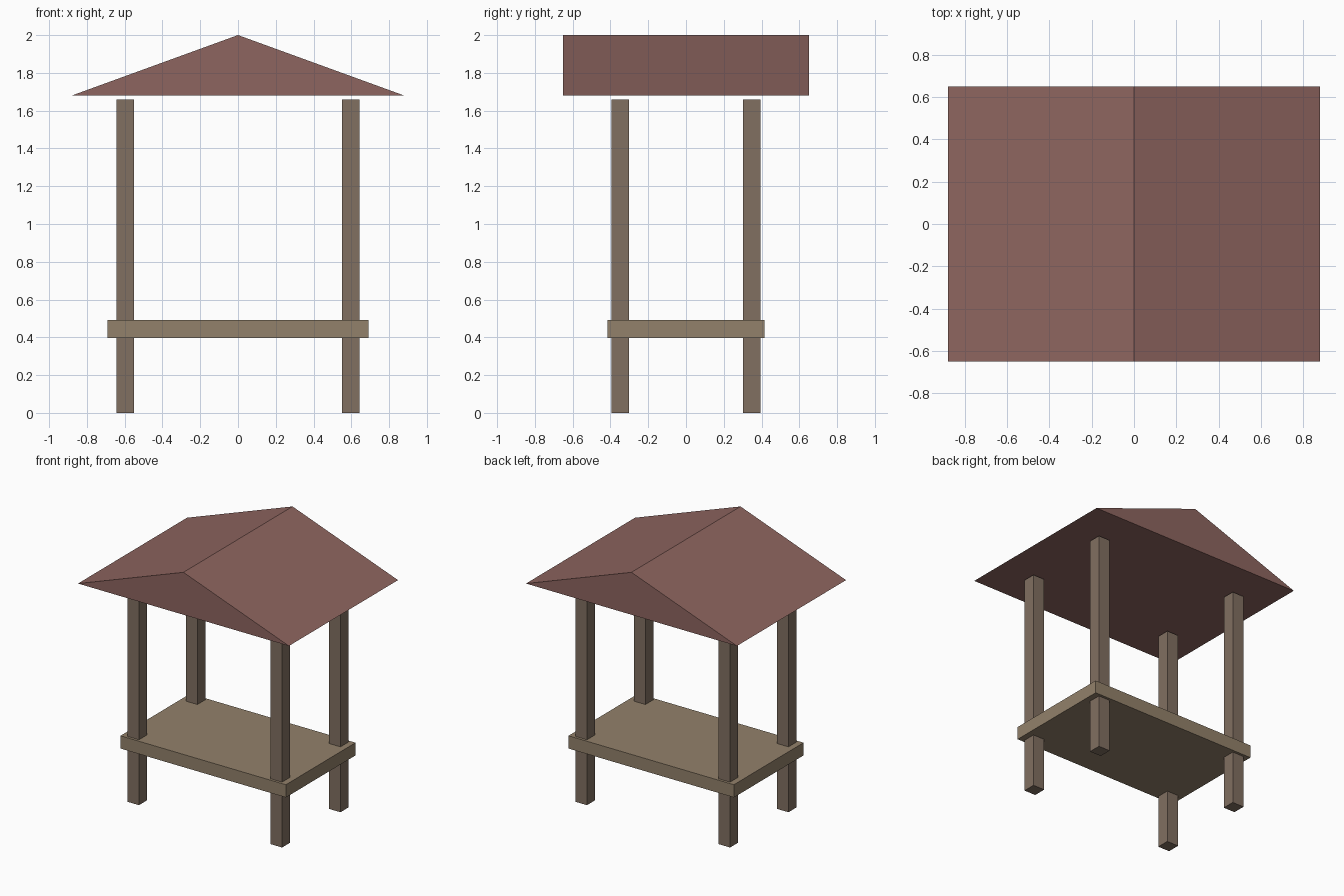
import bpy
import bmesh

if "Cube" in bpy.data.objects:
    bpy.data.objects.remove(bpy.data.objects["Cube"])


def material(name, rgb):
    mat = bpy.data.materials.new(name)
    mat.diffuse_color = (*rgb, 1)
    mat.use_nodes = True
    mat.node_tree.nodes["Principled BSDF"].inputs["Base Color"].default_value = mat.diffuse_color
    return mat


def box(name, x, y, z, mat):
    """Box spanning the (min, max) ranges x, y and z."""
    spans = (x, y, z)
    bm = bmesh.new()
    bmesh.ops.create_cube(bm, size=1)
    for v in bm.verts:
        v.co = [(a + b) / 2 + c * (b - a) for c, (a, b) in zip(v.co, spans)]
    return finish(name, bm, mat)


def finish(name, bm, mat):
    bmesh.ops.recalc_face_normals(bm, faces=bm.faces)
    mesh = bpy.data.meshes.new(name)
    bm.to_mesh(mesh)
    bm.free()
    mesh.materials.append(mat)
    obj = bpy.data.objects.new(name, mesh)
    bpy.context.collection.objects.link(obj)
    return obj


post_wood = material("post_wood", (0.22, 0.16, 0.12))
deck_wood = material("deck_wood", (0.29, 0.22, 0.145))
roof_red = material("roof_red", (0.27, 0.13, 0.115))

# Four corner posts
HALF = 0.0475
for x, side in ((-0.597, "left"), (0.597, "right")):
    for y, end in ((-0.348, "front"), (0.348, "back")):
        box(f"{end}_{side}_post", (x - HALF, x + HALF), (y - HALF, y + HALF),
            (0, 1.66), post_wood)

# Counter slab, passing around the posts
box("counter", (-0.69, 0.69), (-0.415, 0.415), (0.397, 0.493), deck_wood)

# Gabled roof: triangular profile extruded front to back
bm = bmesh.new()
gable = bm.faces.new([bm.verts.new((x, -0.65, z))
                      for x, z in ((-0.88, 1.68), (0.88, 1.68), (0, 2))])
ext = bmesh.ops.extrude_face_region(bm, geom=[gable], use_keep_orig=True)
bmesh.ops.translate(bm, vec=(0, 1.3, 0),
                    verts=[g for g in ext["geom"] if isinstance(g, bmesh.types.BMVert)])
finish("roof", bm, roof_red)
